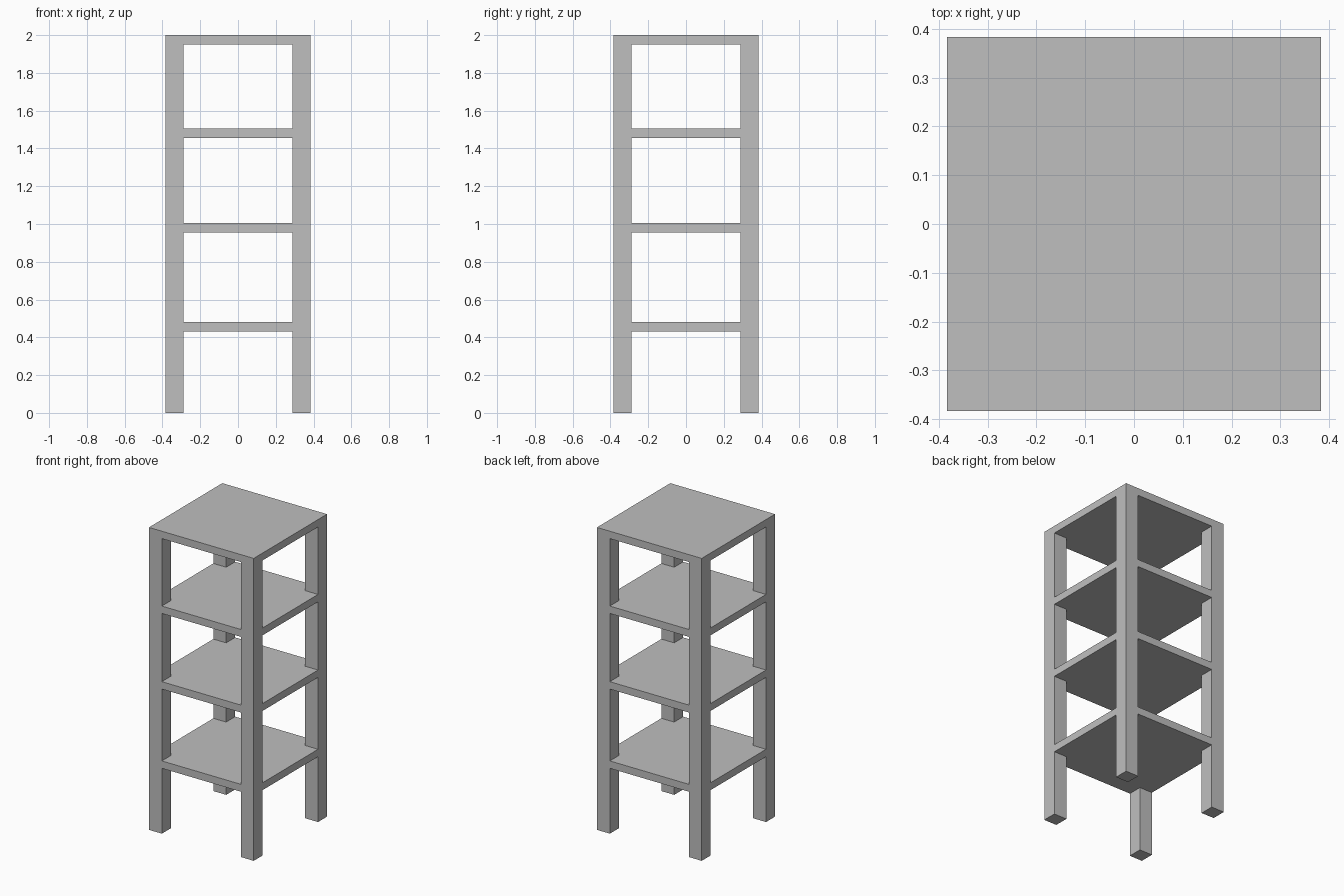
import bpy
import bmesh

cube = bpy.data.objects.get("Cube")
if cube:
    bpy.data.objects.remove(cube, do_unlink=True)

HALF = 0.383      # half the width of the unit
INNER = 0.289     # inner face of the legs
THICK = 0.049     # board thickness
HEIGHT = 2.0

grey = bpy.data.materials.new("light_grey")
grey.use_nodes = True
colour = (0.52, 0.52, 0.52, 1)
grey.diffuse_color = colour
grey.node_tree.nodes["Principled BSDF"].inputs["Base Color"].default_value = colour


def prism(name, outline, bottom, top):
    """Extrude a flat outline between two heights."""
    bm = bmesh.new()
    face = bm.faces.new([bm.verts.new((x, y, bottom)) for x, y in outline])
    result = bmesh.ops.extrude_face_region(bm, geom=[face])
    verts = [v for v in result["geom"] if isinstance(v, bmesh.types.BMVert)]
    bmesh.ops.translate(bm, verts=verts, vec=(0, 0, top - bottom))
    bmesh.ops.recalc_face_normals(bm, faces=bm.faces)
    mesh = bpy.data.meshes.new(name)
    bm.to_mesh(mesh)
    bm.free()
    mesh.materials.append(grey)
    obj = bpy.data.objects.new(name, mesh)
    bpy.context.collection.objects.link(obj)
    return obj


def rectangle(x0, y0, x1, y1):
    return [(x0, y0), (x1, y0), (x1, y1), (x0, y1)]


# Four square legs under the top board
for side, sx in (("left", 1), ("right", -1)):
    for end, sy in (("front", -1), ("back", 1)):
        outline = rectangle(sx * INNER, sy * INNER, sx * HALF, sy * HALF)
        prism(f"{end}_{side}_leg", outline, 0, HEIGHT - THICK)

# Top board covering the legs
prism("top_board", rectangle(-HALF, -HALF, HALF, HALF), HEIGHT - THICK, HEIGHT)

# Shelves flush with the legs, notched at each corner
quarter = [(HALF, -INNER), (HALF, INNER), (INNER, INNER)]
notched = []
for turn in range(4):
    notched += quarter
    quarter = [(-y, x) for x, y in quarter]

for name, top in (("lower", 0.481), ("middle", 1.005), ("upper", 1.505)):
    prism(f"{name}_shelf", notched, top - THICK, top)
